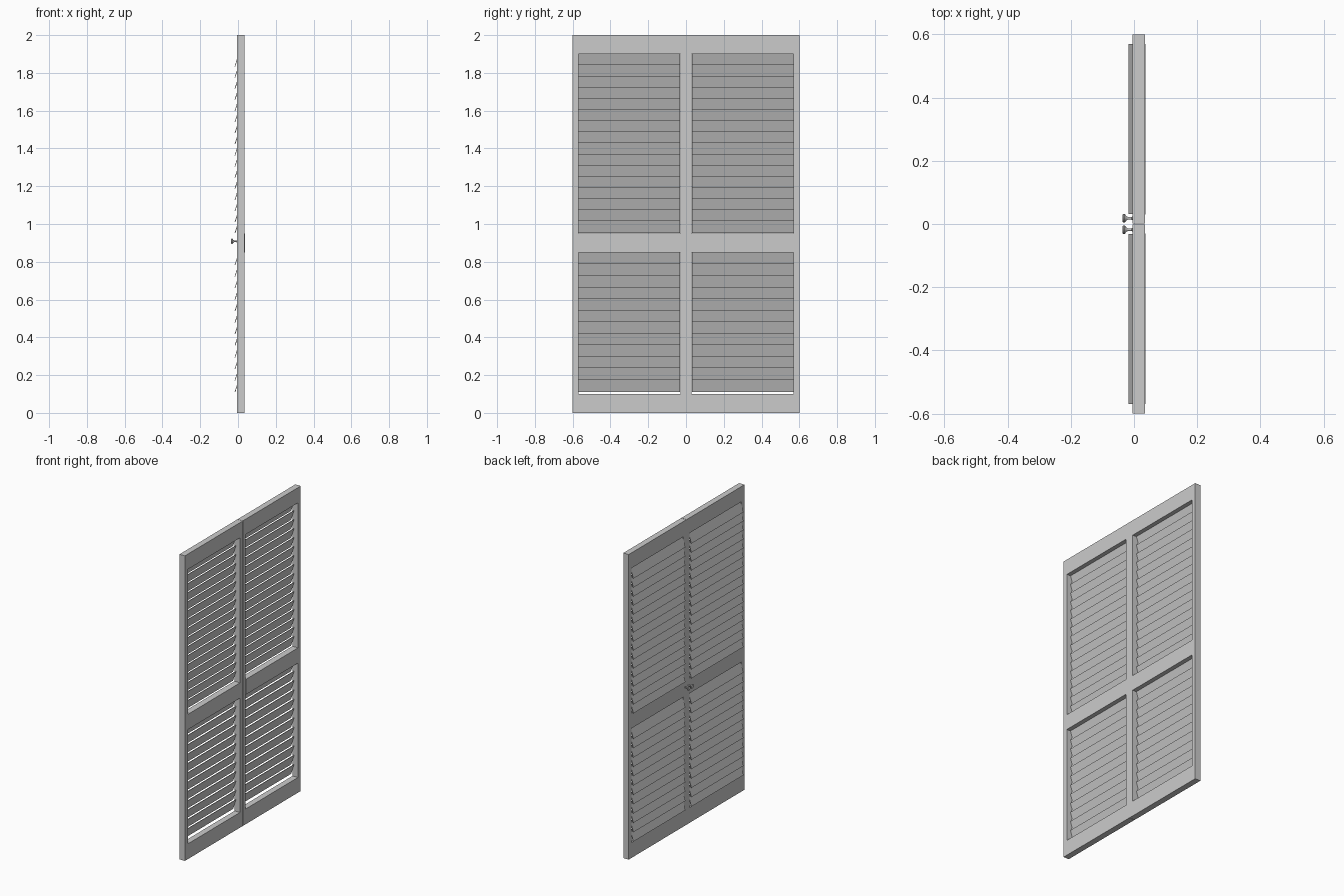
import bpy, bmesh, math
from mathutils import Matrix, Vector

if "Cube" in bpy.data.objects:
    bpy.data.objects.remove(bpy.data.objects["Cube"])

# single painted grey
grey = bpy.data.materials.new("grey_paint")
grey.diffuse_color = (0.6, 0.6, 0.6, 1)
grey.use_nodes = True
grey.node_tree.nodes["Principled BSDF"].inputs["Base Color"].default_value = grey.diffuse_color


def finish(bm, name, smooth=False):
    bmesh.ops.recalc_face_normals(bm, faces=bm.faces)
    me = bpy.data.meshes.new(name)
    bm.to_mesh(me)
    bm.free()
    me.materials.append(grey)
    ob = bpy.data.objects.new(name, me)
    bpy.context.collection.objects.link(ob)
    if smooth:
        bpy.ops.object.select_all(action='DESELECT')
        bpy.context.view_layer.objects.active = ob
        ob.select_set(True)
        bpy.ops.object.shade_smooth_by_angle(angle=math.radians(35))
    return ob


def add_box(bm, lo, hi):
    lo, hi = Vector(lo), Vector(hi)
    m = Matrix.Translation((lo + hi) / 2) @ Matrix.Diagonal((*(hi - lo), 1))
    bmesh.ops.create_cube(bm, size=1, matrix=m)


def prism_y(bm, profile, y0, y1):
    """Extrude an (x, z) profile along y."""
    a = [bm.verts.new((x, y0, z)) for x, z in profile]
    b = [bm.verts.new((x, y1, z)) for x, z in profile]
    n = len(profile)
    bm.faces.new(a)
    bm.faces.new(b[::-1])
    for i in range(n):
        j = (i + 1) % n
        bm.faces.new((a[i], b[i], b[j], a[j]))


X0, X1 = -0.004, 0.035          # frame thickness
Y_IN, Y_OUT = 0.03, 0.57        # opening between the stiles


def build_frame(side, label):
    # one-piece surround: outer loop joined to the opening loop
    bm = bmesh.new()
    outer = [(0.001, 0), (0.6, 0), (0.6, 2), (0.001, 2)]
    inner = [(Y_IN, 0.1), (Y_OUT, 0.1), (Y_OUT, 1.9), (Y_IN, 1.9)]
    rings = []
    for loop, x in ((outer, X0), (outer, X1), (inner, X1), (inner, X0)):
        rings.append([bm.verts.new((x, side * y, z)) for y, z in loop])
    for k in range(4):
        p, q = rings[k], rings[(k + 1) % 4]
        for i in range(4):
            j = (i + 1) % 4
            bm.faces.new((p[i], p[j], q[j], q[i]))
    finish(bm, "frame_" + label)


def build_slats(side, label):
    # overlapping tilted slats: low edge outwards, high edge inside the frame
    bm = bmesh.new()
    drop, t = 0.067, 0.004
    tops = [1.902 - 0.0589 * k for k in range(16)]
    tops += [0.851 - 0.0612 * k for k in range(12)]
    for z in tops:
        profile = [(-0.018, z - drop), (-0.018 + t, z - drop),
                   (0.008, z), (0.008 - t, z)]
        prism_y(bm, profile, side * (Y_IN + 0.001), side * Y_OUT)
    finish(bm, "slats_" + label)


def build_knob(side, label):
    # turned knob: base, thin neck, flared flat head
    bm = bmesh.new()
    pts = [(0, -0.003), (0.0055, -0.003), (0.0055, -0.006), (0.004, -0.008),
           (0.004, -0.019), (0.007, -0.024), (0.014, -0.030),
           (0.014, -0.034), (0.012, -0.036), (0, -0.036)]
    c = Vector((0, side * 0.018, 0.908))
    vs = [bm.verts.new(c + Vector((x, r, 0))) for r, x in pts]
    es = [bm.edges.new(e) for e in zip(vs, vs[1:])]
    bmesh.ops.spin(bm, geom=vs + es, cent=c, axis=(1, 0, 0),
                   angle=2 * math.pi, steps=24)
    bmesh.ops.remove_doubles(bm, verts=bm.verts, dist=1e-5)
    finish(bm, "knob_" + label, True)


for side, label in ((-1, "near"), (1, "far")):
    build_frame(side, label)
    build_slats(side, label)
    build_knob(side, label)
    # middle rail, a touch proud of the frame
    rail = bmesh.new()
    ys = sorted((side * Y_IN, side * Y_OUT))
    add_box(rail, (X0 - 0.001, ys[0], 0.85), (X1 + 0.001, ys[1], 0.95))
    finish(rail, "middle_rail_" + label)
